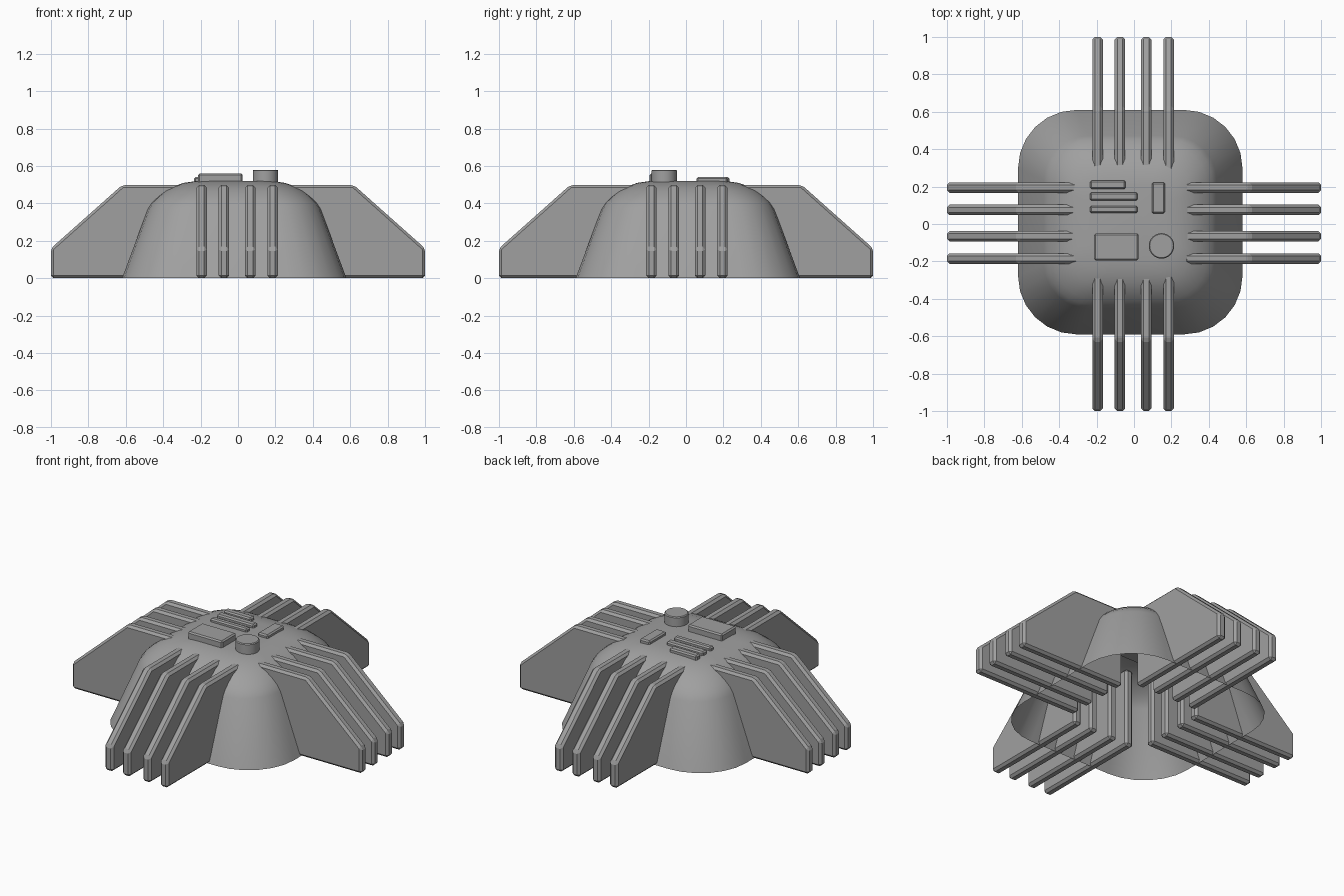
import bpy, bmesh, math
from mathutils import Matrix

cube = bpy.data.objects.get("Cube")
if cube:
    bpy.data.objects.remove(cube, do_unlink=True)

grey = bpy.data.materials.new("grey metal")
grey.use_nodes = True
grey.diffuse_color = (0.35, 0.35, 0.35, 1)
grey.node_tree.nodes["Principled BSDF"].inputs["Base Color"].default_value = grey.diffuse_color


def make_object(name, bm, bevel=0):
    bmesh.ops.recalc_face_normals(bm, faces=bm.faces)
    mesh = bpy.data.meshes.new(name)
    bm.to_mesh(mesh)
    bm.free()
    mesh.materials.append(grey)
    ob = bpy.data.objects.new(name, mesh)
    bpy.context.collection.objects.link(ob)
    if bevel:
        mod = ob.modifiers.new("bevel", "BEVEL")
        mod.width = bevel
        mod.segments = 1
        mod.limit_method = "ANGLE"
        mod.angle_limit = math.radians(25)
    return ob


def smooth(ob, angle):
    bpy.ops.object.select_all(action="DESELECT")
    ob.select_set(True)
    bpy.context.view_layer.objects.active = ob
    bpy.ops.object.shade_smooth_by_angle(angle=math.radians(angle))


# Domed housing: rounded-square rings, open underneath
def rounded_square(half, radius, steps=6):
    points = []
    for corner in range(4):
        mid = math.pi / 4 + corner * math.pi / 2
        cx = math.copysign(half - radius, math.cos(mid))
        cy = math.copysign(half - radius, math.sin(mid))
        for i in range(steps + 1):
            a = (corner + i / steps) * math.pi / 2
            points.append((cx + radius * math.cos(a), cy + radius * math.sin(a)))
    return points


profile = [(0.6, 0), (0.462, 0.37), (0.44, 0.405), (0.41, 0.435), (0.37, 0.467),
           (0.325, 0.491), (0.27, 0.51), (0.2, 0.52)]
bm = bmesh.new()
rings = [[bm.verts.new((x - 0.02, y + 0.01, z)) for x, y in rounded_square(h, h * 0.52)]
         for h, z in profile]
for low, high in zip(rings, rings[1:]):
    for i in range(len(low)):
        j = (i + 1) % len(low)
        bm.faces.new((low[i], low[j], high[j], high[i]))
bm.faces.new(rings[-1])
smooth(make_object("dome_housing", bm), 40)

# Cooling fins: four on each side, running into the housing
fin_outline = [(0.27, 0), (1, 0), (1, 0.16), (0.62, 0.498), (0.27, 0.498)]
fin_width = 0.056


def add_fin(name, angle, offset):
    bm = bmesh.new()
    face = bm.faces.new([bm.verts.new((x, -fin_width / 2, z)) for x, z in fin_outline])
    side = bmesh.ops.extrude_face_region(bm, geom=[face])["geom"]
    verts = [v for v in side if isinstance(v, bmesh.types.BMVert)]
    bmesh.ops.translate(bm, verts=verts, vec=(0, fin_width, 0))
    ob = make_object(name, bm, 0.014)
    ob.matrix_world = Matrix.Translation(offset) @ Matrix.Rotation(angle, 4, "Z")


for k, side in enumerate(("left", "back", "right", "front")):
    for n, d in enumerate((-0.19, -0.07, 0.07, 0.19)):
        offset = (d - 0.005, 0, 0) if k % 2 else (0, d + 0.005, 0)
        add_fin(f"{side}_fin_{n + 1}", k * math.pi / 2, offset)


# Raised blocks on the flat top
def add_block(name, x, y, width, depth, top):
    base = 0.5
    bm = bmesh.new()
    bmesh.ops.create_cube(bm, size=1)
    bmesh.ops.scale(bm, verts=bm.verts, vec=(width, depth, top - base))
    bmesh.ops.translate(bm, verts=bm.verts, vec=(x, y, (top + base) / 2))
    make_object(name, bm, 0.008)


add_block("control_box", -0.094, -0.122, 0.238, 0.144, 0.56)
add_block("upright_bar", 0.13, 0.14, 0.07, 0.166, 0.54)
add_block("short_slat", -0.14, 0.21, 0.19, 0.045, 0.54)
add_block("middle_slat", -0.108, 0.147, 0.255, 0.045, 0.54)
add_block("lower_slat", -0.108, 0.077, 0.255, 0.038, 0.54)

# Round knob
bm = bmesh.new()
bmesh.ops.create_cone(bm, cap_ends=True, segments=32, radius1=0.068, radius2=0.068, depth=0.08)
bmesh.ops.translate(bm, verts=bm.verts, vec=(0.147, -0.117, 0.54))
smooth(make_object("round_knob", bm, 0.005), 30)
